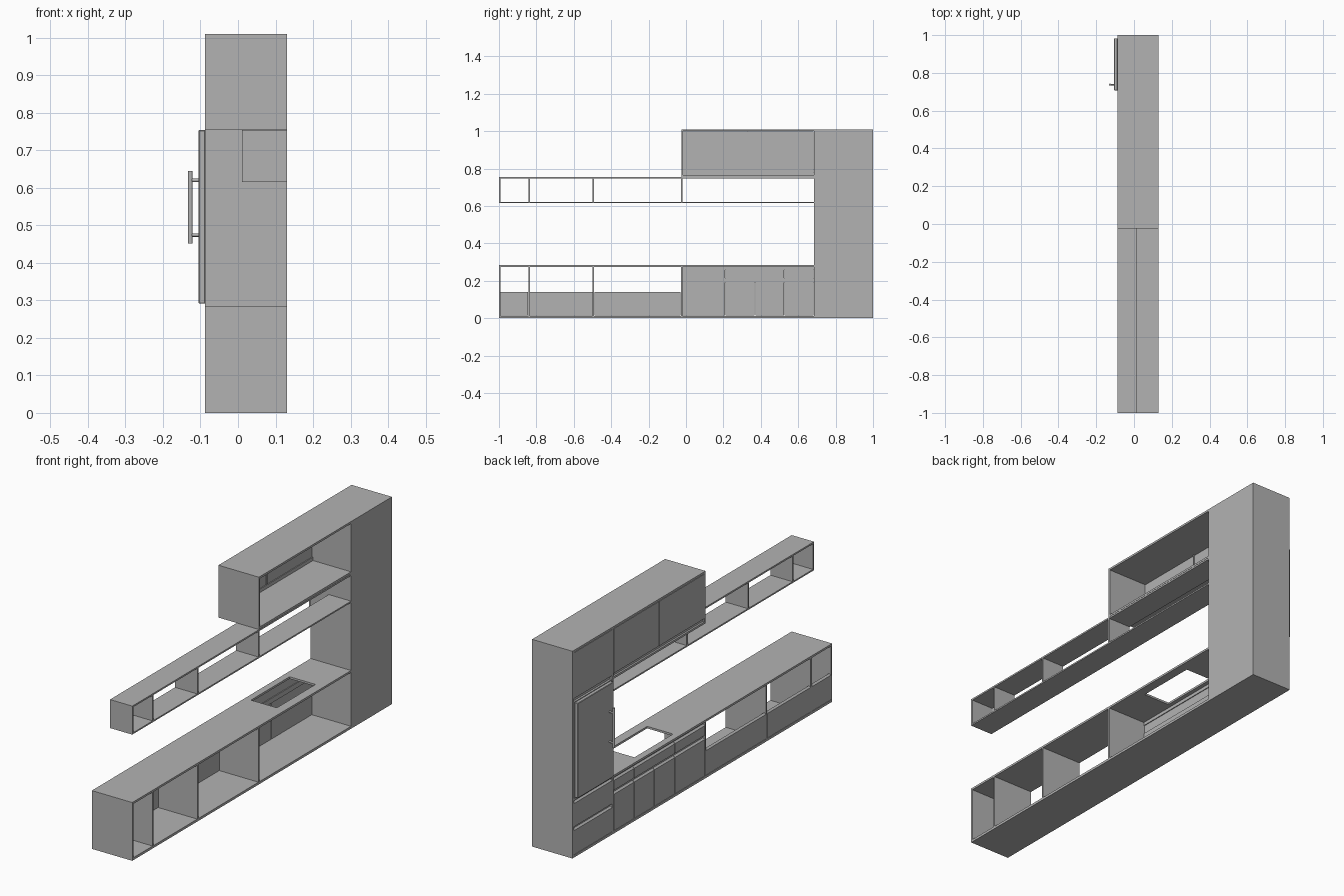
import bpy, bmesh, math
from mathutils import Vector

if "Cube" in bpy.data.objects:
    bpy.data.objects.remove(bpy.data.objects["Cube"])

grey = bpy.data.materials.new("cabinet grey")
grey.diffuse_color = (0.45, 0.45, 0.45, 1)
grey.use_nodes = True
grey.node_tree.nodes["Principled BSDF"].inputs["Base Color"].default_value = grey.diffuse_color

XF, XB = -0.088, 0.13          # cabinet front (-x) and open back (+x)
T = 0.010                      # board thickness


def finish(bm, name):
    me = bpy.data.meshes.new(name)
    bm.to_mesh(me)
    bm.free()
    ob = bpy.data.objects.new(name, me)
    bpy.context.collection.objects.link(ob)
    me.materials.append(grey)
    return ob


def box(name, x0, x1, y0, y1, z0, z1, bevel=0.0):
    bm = bmesh.new()
    bmesh.ops.create_cube(bm, size=1)
    for v in bm.verts:
        v.co = Vector(((x0, x1)[v.co.x > 0], (y0, y1)[v.co.y > 0], (z0, z1)[v.co.z > 0]))
    if bevel:
        bmesh.ops.bevel(bm, geom=bm.edges[:], offset=bevel, segments=1, affect='EDGES')
    return finish(bm, name)


def front(name, y0, y1, z0, z1, grip=None):
    """Door or drawer front; grip 'top'/'bottom' adds a chamfered finger pull."""
    g = 0.0015
    bm = bmesh.new()
    xi = XF + 0.009
    prof = [(XF, z0), (XF, z1), (xi, z1), (xi, z0)]
    if grip == 'top':
        prof = [(XF, z0), (XF, z1 - 0.007), (xi, z1), (xi, z0)]
    elif grip == 'bottom':
        prof = [(XF, z0 + 0.007), (XF, z1), (xi, z1), (xi, z0)]
    face = bm.faces.new([bm.verts.new((x, y0 + g, z)) for x, z in prof])
    ext = bmesh.ops.extrude_face_region(bm, geom=[face])
    for v in ext['geom']:
        if isinstance(v, bmesh.types.BMVert):
            v.co.y = y1 - g
    bmesh.ops.recalc_face_normals(bm, faces=bm.faces[:])
    return finish(bm, name)


# base: bottom board and worktop with a cut-out for the hob
Y0, YM, Y1 = -1.0, -0.025, 0.685
box("base_bottom", XF, XB, Y0, Y1, 0, 0.012)
top = (0.274, 0.284)
hx, hy = (-0.055, 0.085), (0.178, 0.476)
box("worktop_left", XF, XB, Y0, hy[0], *top)
box("worktop_right", XF, XB, hy[1], Y1, *top)
box("worktop_front", XF, hx[0], *hy, *top)
box("worktop_back", hx[1], XB, *hy, *top)

# upright dividers shared by the base and the wall shelf
for i, y in enumerate((-1.0, -0.843, -0.499, -0.028)):
    w = 0.008
    box(f"base_divider_{i}", XF, XB, y, y + w, 0.012, top[0])
    box(f"shelf_divider_{i}", 0.01, XB, y, y + w, 0.622, 0.746)

# low fronts under the open niches
ys = (-0.992, -0.839, -0.495, -0.028)
for i in range(3):
    front(f"low_door_{i}", ys[i] + 0.004 * (i > 0), ys[i + 1] - 0.004 * (i < 2), 0.014, 0.140, 'top')

# kitchen fronts: lower doors and upper drawers with finger-pull rails
for i, (a, b) in enumerate(((-0.02, 0.211), (0.211, 0.369), (0.369, 0.525), (0.525, 0.683))):
    front(f"base_door_{i}", a, b, 0.014, 0.198, 'top')
for i, (a, b) in enumerate(((-0.02, 0.211), (0.211, 0.525), (0.525, 0.683))):
    front(f"base_drawer_{i}", a, b, 0.211, 0.265, 'top')
box("grip_rail_low", -0.079, -0.075, -0.02, Y1, 0.192, 0.216)
box("grip_rail_high", -0.079, -0.075, -0.02, Y1, 0.258, 0.274)

# long open wall shelf
box("shelf_bottom", 0.01, XB, Y0, Y1, 0.615, 0.622)
box("shelf_top", 0.01, XB, Y0, Y1, 0.746, 0.754)

# wall cabinet, open at the back
box("wall_cabinet_bottom", XF, XB, YM, Y1, 0.755, 0.765)
box("wall_cabinet_top", XF, XB, YM, Y1, 1.0, 1.01)
box("wall_cabinet_side", XF, XB, YM, YM + 0.008, 0.765, 1.0)
for i, (a, b) in enumerate(((-0.017, 0.332), (0.332, 0.683))):
    front(f"wall_door_{i}", a, b, 0.774, 0.998, 'bottom')
box("wall_grip_rail", -0.079, -0.075, -0.017, Y1, 0.765, 0.782)
box("wall_door_stile", -0.079, -0.075, 0.328, 0.336, 0.782, 1.0)

# tall fridge housing
box("tall_bottom", XF, XB, Y1, 1.0, 0, 0.012)
box("tall_top", XF, XB, Y1, 1.0, 1.0, 1.01)
box("tall_side_inner", XF, XB, Y1, Y1 + T, 0.012, 1.0)
box("tall_side_outer", XF, XB, 1.0 - T, 1.0, 0.012, 1.0)
box("tall_core", -0.078, XB, Y1 + T, 1.0 - T, 0.012, 1.0)
box("tall_shelf_low", XF, -0.078, Y1 + T, 1.0 - T, 0.277, 0.287)
a, b = Y1 + T, 1.0 - T
front("tall_drawer_low", a, b, 0.014, 0.138, 'top')
front("tall_drawer_high", a, b, 0.150, 0.270, 'top')
front("tall_top_door", a, b, 0.768, 0.998, 'bottom')

# fridge door with round bar handle
box("fridge_body", -0.088, -0.078, a + 0.004, b - 0.004, 0.290, 0.757)
box("fridge_door", -0.105, -0.087, 0.707, 0.983, 0.291, 0.754, 0.002)


def rod(name, p, q, r):
    p, q = Vector(p), Vector(q)
    bpy.ops.mesh.primitive_cylinder_add(vertices=20, radius=r, depth=(q - p).length, location=(p + q) / 2)
    ob = bpy.context.object
    ob.rotation_euler = (q - p).to_track_quat('Z', 'Y').to_euler()
    ob.name = name
    ob.data.materials.append(grey)
    bpy.ops.object.shade_smooth_by_angle(angle=math.radians(40))


rod("handle_bar", (-0.127, 0.738, 0.451), (-0.127, 0.738, 0.645), 0.006)
for z in (0.474, 0.620):
    rod("handle_mount", (-0.126, 0.738, z), (-0.104, 0.738, z), 0.0045)
